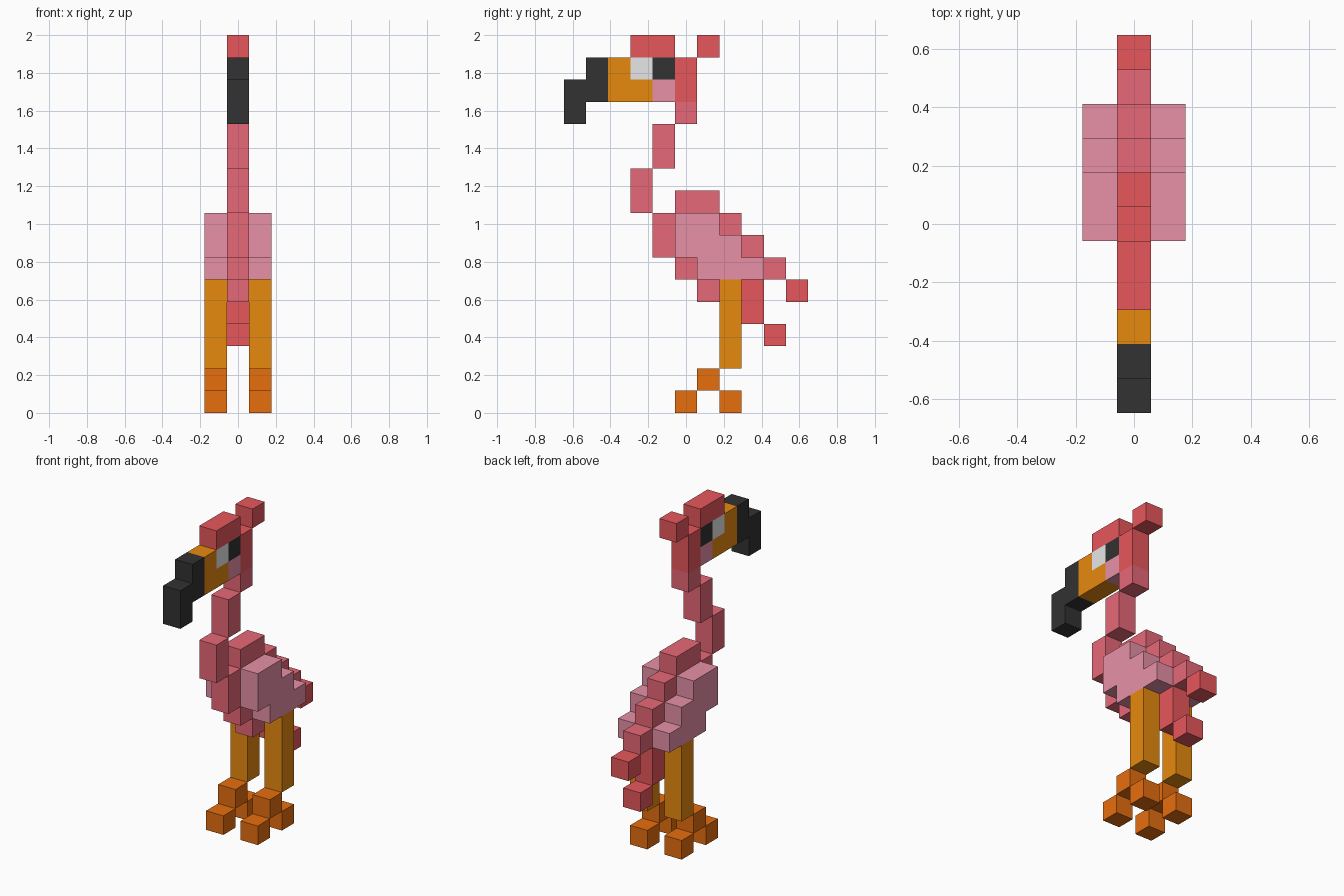
import bpy, bmesh
from mathutils import Vector

cube = bpy.data.objects.get("Cube")
if cube:
    bpy.data.objects.remove(cube, do_unlink=True)

U = 2 / 17  # edge of one block: the model is 17 blocks tall and 11 long


def material(name, rgb):
    m = bpy.data.materials.new(name)
    m.use_nodes = True
    m.diffuse_color = (*rgb, 1)
    bsdf = m.node_tree.nodes["Principled BSDF"]
    bsdf.inputs["Base Color"].default_value = (*rgb, 1)
    bsdf.inputs["Roughness"].default_value = 0.9
    return m


RED = material("coral_red", (1.0, 0.12, 0.133))
PINK = material("pink", (1.0, 0.175, 0.235))
LIGHT = material("light_pink", (1.0, 0.352, 0.479))
GOLD = material("golden_orange", (1.0, 0.319, 0.006))
ORANGE = material("dark_orange", (1.0, 0.195, 0.006))
WHITE = material("white", (1.0, 1.0, 1.0))
BLACK = material("black", (0.032, 0.032, 0.032))


def blocks(name, mat, runs, x=0):
    """Solid of unit blocks; each run is (y block, lowest z block, highest z block)."""
    cells = [(x, j, k) for j, lo, hi in runs for k in range(lo, hi + 1)]
    bm = bmesh.new()
    for i, j, k in cells:
        made = bmesh.ops.create_cube(bm, size=U)["verts"]
        bmesh.ops.translate(bm, verts=made, vec=Vector((i, j - 5, k + 0.5)) * U)
    bmesh.ops.remove_doubles(bm, verts=bm.verts, dist=U * 0.01)
    # drop the walls between neighbouring blocks
    inner = []
    for f in bm.faces:
        p = f.calc_center_median() / U
        n = f.normal * 0.5
        sides = [tuple(round(c) for c in (q.x, q.y + 5, q.z - 0.5)) for q in (p + n, p - n)]
        if all(s in cells for s in sides):
            inner.append(f)
    bmesh.ops.delete(bm, geom=inner, context="FACES")
    bmesh.ops.dissolve_limit(bm, angle_limit=0.01, verts=bm.verts, edges=bm.edges)
    me = bpy.data.meshes.new(name)
    bm.to_mesh(me)
    bm.free()
    me.materials.append(mat)
    ob = bpy.data.objects.new(name, me)
    bpy.context.collection.objects.link(ob)
    return ob


# head
blocks("beak_tip", BLACK, [(0, 13, 14), (1, 14, 15)])
blocks("beak_base", GOLD, [(2, 14, 15), (3, 14, 14)])
blocks("eye_white", WHITE, [(3, 15, 15)])
blocks("pupil", BLACK, [(4, 15, 15)])
blocks("cheek", LIGHT, [(4, 14, 14)])
blocks("head_back", RED, [(5, 14, 15)])
blocks("brow", RED, [(3, 16, 16), (4, 16, 16)])
blocks("crest_tuft", RED, [(6, 16, 16)])

# neck
blocks("neck_top", PINK, [(5, 13, 13)])
blocks("neck_middle", PINK, [(4, 11, 12)])
blocks("neck_base", PINK, [(3, 9, 10)])

# body and tail
blocks("body", PINK, [(4, 7, 8), (5, 6, 9), (6, 5, 9), (7, 5, 8), (8, 6, 7), (9, 6, 6)])
blocks("upper_tail_feather", RED, [(10, 5, 5)])
blocks("lower_tail_feather", RED, [(8, 4, 5)])
blocks("lower_tail_tip", RED, [(9, 3, 3)])

# wings, legs and feet on both sides
for side, x in (("left", 1), ("right", -1)):
    blocks(side + "_wing", LIGHT, [(5, 7, 8), (6, 6, 8), (7, 6, 7), (8, 6, 6)], x)
    blocks(side + "_leg", GOLD, [(7, 2, 5)], x)
    blocks(side + "_ankle", ORANGE, [(6, 1, 1)], x)
    blocks(side + "_front_toe", ORANGE, [(5, 0, 0)], x)
    blocks(side + "_back_toe", ORANGE, [(7, 0, 0)], x)
